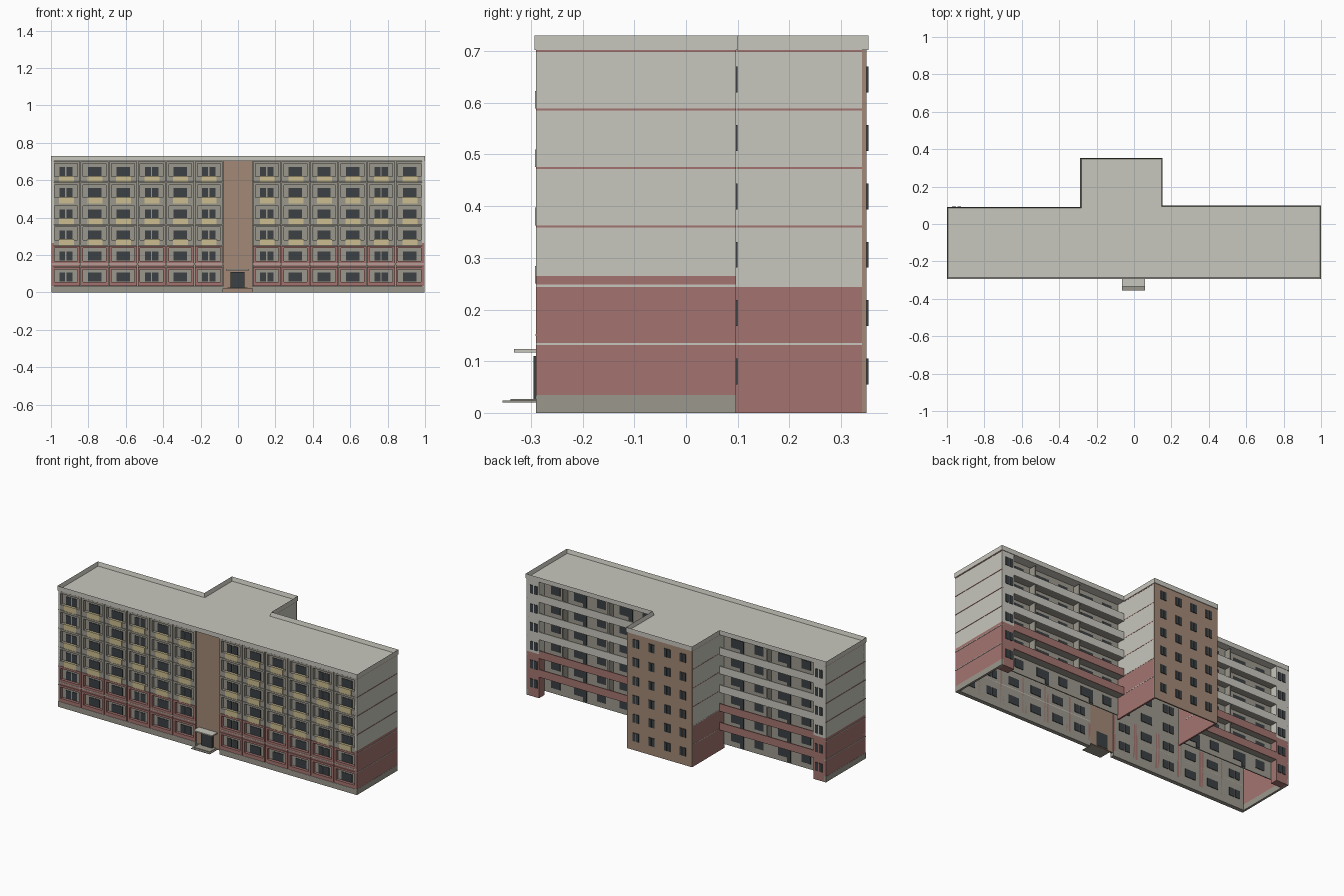
import bpy, bmesh

cube = bpy.data.objects.get("Cube")
if cube:
    bpy.data.objects.remove(cube)


def material(name, r, g, b):
    m = bpy.data.materials.new(name)
    m.use_nodes = True
    m.diffuse_color = (r, g, b, 1)
    m.node_tree.nodes["Principled BSDF"].inputs["Base Color"].default_value = (r, g, b, 1)
    return m


LIGHT = material("light plaster", 0.58, 0.57, 0.51)
RED = material("dusty red plaster", 0.37, 0.175, 0.16)
TAUPE = material("grey concrete", 0.33, 0.315, 0.265)
BROWN = material("brown cladding", 0.36, 0.25, 0.18)
YELLOW = material("yellow panel", 0.60, 0.51, 0.28)
GLASS = material("dark glass", 0.045, 0.052, 0.056)

parts = {}


def box(part, mat, x0, x1, y0, y1, z0, z1):
    """Add a box to the named part."""
    bm, _ = parts.setdefault(part, (bmesh.new(), mat))
    v = [bm.verts.new((x, y, z)) for z in (z0, z1)
         for x, y in ((x0, y0), (x1, y0), (x1, y1), (x0, y1))]
    for i in range(4):
        j = (i + 1) % 4
        bm.faces.new((v[i], v[j], v[j + 4], v[i + 4]))
    bm.faces.new(v[3::-1])
    bm.faces.new(v[4:])


def finish(name, bm, mat):
    bmesh.ops.recalc_face_normals(bm, faces=bm.faces)
    mesh = bpy.data.meshes.new(name)
    bm.to_mesh(mesh)
    bm.free()
    mesh.materials.append(mat)
    bpy.context.collection.objects.link(bpy.data.objects.new(name, mesh))


STOREY, GROUND, TOP = 0.113, 0.022, 0.702
FRONT, END, RED_TOP = -0.29, 0.996, 0.265
floors = [GROUND + STOREY * k for k in range(6)]

# Roof: the outline prism with a sunken top
outline = [(-1, -0.293), (1, -0.293), (1, 0.1), (0.153, 0.1),
           (0.153, 0.353), (-0.288, 0.353), (-0.288, 0.092), (-1, 0.092)]
bm = bmesh.new()
base = bm.faces.new([bm.verts.new((x, y, TOP)) for x, y in outline])
top = bmesh.ops.extrude_face_region(bm, geom=[base])["geom"]
bmesh.ops.translate(bm, vec=(0, 0, 0.028), verts=[g for g in top if isinstance(g, bmesh.types.BMVert)])
lid = [g for g in top if isinstance(g, bmesh.types.BMFace)]
if base.is_valid is False or len(bm.faces) < 10:
    bm.faces.new([v for v in bm.verts if v.co.z < TOP + 0.001])
bmesh.ops.recalc_face_normals(bm, faces=bm.faces)
bmesh.ops.inset_region(bm, faces=lid, thickness=0.009)
bmesh.ops.translate(bm, vec=(0, 0, -0.024), verts=lid[0].verts[:])
finish("roof_parapet", bm, LIGHT)

# End walls with plinth and floor lines
for s, back in ((-1, 0.09), (1, 0.097)):
    def end(part, mat, z0, z1, out=0.0, y0=FRONT, y1=back):
        a, b = s * (END + out), s * (END - 0.012)
        box(part, mat, min(a, b), max(a, b), y0, y1, z0, z1)
    end("end_plinth", TAUPE, 0, 0.035, 0.001)
    end("end_wall_lower", RED, 0.035, RED_TOP)
    end("end_wall_upper", LIGHT, RED_TOP, TOP)
    for z in floors[3:] + [0.7]:
        end("end_red_line", RED, z - 0.002, z + 0.002, 0.002)
    for z in floors[1:3]:
        end("end_light_line", LIGHT, z - 0.004, z, 0.002)

# Front facade: six bays on each side of the entrance strip
PITCH = 0.1527
for side in (0, 1):
    start = -END if side == 0 else 0.078
    stop = start + 6 * PITCH
    box("front_wall", TAUPE, start, stop, -0.272, -0.266, 0.02, TOP)
    box("front_plinth", TAUPE, start, stop, FRONT, -0.266, 0, 0.028)
    for z in (0.028, floors[1] + 0.014):
        box("front_light_line", LIGHT, start, stop, FRONT - 0.001, -0.266, z, z + 0.004)
    for col in range(6):
        x0 = start + col * PITCH + 0.002
        x1 = x0 + PITCH - 0.004
        mid = (x0 + x1) / 2
        for k, z in enumerate(floors):
            low = k < 2
            part, mat = ("front_frame_lower", RED) if low else ("front_frame_upper", TAUPE)
            z0 = z + 0.011 if k == 0 else z + 0.002
            z1 = z + STOREY
            for a, b in ((x0, x0 + 0.013), (x1 - 0.013, x1)):
                box(part, mat, a, b, FRONT, -0.266, z0, z1)
            box(part, mat, x0 + 0.013, x1 - 0.013, FRONT, -0.272, z1 - 0.012, z1)
            box(part, mat, x0 + 0.013, x1 - 0.013, FRONT + 0.001, -0.272, z0, z + 0.033)
            if not low:
                box("yellow_balcony_panel", YELLOW, mid - 0.038, mid + 0.042,
                    FRONT - 0.002, -0.28, z + 0.002, z + 0.036)
            # Window panes: one wide, or a split pair
            if (col + 6 * side) in (0, 3, 5, 6, 10):
                panes = ((-0.036, -0.004), (0.003, 0.036))
            else:
                panes = ((-0.036, 0.036),)
            for a, b in panes:
                box("front_window", GLASS, mid + a, mid + b, -0.275, -0.263, z + 0.035, z + 0.083)

# Entrance strip, door, canopy and steps
box("entrance_strip", BROWN, -0.08, 0.078, -0.282, -0.27, 0.02, TOP)
box("entrance_door", GLASS, -0.04, 0.034, -0.295, -0.268, 0.025, 0.11)
box("entrance_canopy", LIGHT, -0.065, 0.06, -0.333, -0.28, 0.117, 0.124)
box("entrance_step", TAUPE, -0.065, 0.06, -0.355, -0.28, 0.02, 0.0235)
box("entrance_landing", TAUPE, -0.055, 0.05, -0.34, -0.28, 0.0235, 0.027)

# Rear wing: side walls, back face and windows
WX0, WX1, WY = -0.285, 0.15, 0.349
for a, b, y0 in ((WX0, WX0 + 0.01, 0.04), (WX1 - 0.01, WX1, 0.04)):
    box("wing_side_lower", RED, a, b, y0, WY - 0.008, 0, 0.245)
    box("wing_side_upper", LIGHT, a, b, y0, WY - 0.008, 0.245, TOP)
    for z in floors[3:] + [0.7]:
        box("wing_red_line", RED, a - 0.001, b + 0.001, 0.098, WY - 0.008, z - 0.002, z + 0.002)
    for z in floors[1:3]:
        box("wing_light_line", LIGHT, a - 0.001, b + 0.001, 0.098, WY - 0.008, z - 0.004, z)
box("wing_back", BROWN, WX0, WX1, WY - 0.008, WY, 0, TOP)
for z in floors:
    for t in (0.14, 0.38, 0.62, 0.86):
        x = WX0 + t * (WX1 - WX0)
        for a, b in ((-0.02, -0.002), (0.002, 0.02)):
            box("wing_window", GLASS, x + a, x + b, WY - 0.01, WY + 0.004, z + 0.033, z + 0.083)

# Rear loggias on both sides of the wing, closed by a solid corner bay
WALL = 0.045
for x0, x1, c0, c1, back in ((-0.913, WX0, -0.985, -0.913, 0.09),
                             (WX1, 0.913, 0.913, 0.985, 0.097)):
    box("loggia_wall", TAUPE, x0, x1, WALL - 0.006, WALL, 0.025, TOP)
    box("corner_bay_lower", RED, c0, c1, WALL, back, 0, RED_TOP)
    box("corner_bay_upper", LIGHT, c0, c1, WALL, back, RED_TOP, TOP)
    count = 4 if x0 < 0 else 5
    step = (x1 - x0) / count
    for k, z in enumerate(floors):
        if k:
            part, mat = ("loggia_parapet_lower", RED) if k < 3 else ("loggia_parapet_upper", LIGHT)
            box(part, mat, x0, x1, back - 0.006, back, z - 0.008, z + 0.038)
            box("loggia_slab", TAUPE, x0, x1, WALL, back - 0.006, z - 0.006, z)
        for a, b in ((0.012, 0.032), (0.04, 0.06)):
            box("corner_window", GLASS, c0 + a, c0 + b, back - 0.01, back + 0.003, z + 0.033, z + 0.083)
        for i in range(count):
            mid = x0 + (i + 0.5) * step
            box("loggia_window", GLASS, mid - 0.03, mid + 0.03, WALL - 0.009, WALL + 0.003,
                z + 0.035, z + 0.088)
            if i % 2:
                box("loggia_door", GLASS, mid - 0.055, mid - 0.03, WALL - 0.009, WALL + 0.003,
                    z + 0.008, z + 0.088)
            if i and i % 2 == 0 and k:
                box("loggia_divider", TAUPE, x0 + i * step - 0.004, x0 + i * step + 0.004,
                    WALL, back - 0.006, z, z + STOREY - 0.006)

for name, (bm, mat) in parts.items():
    finish(name, bm, mat)
